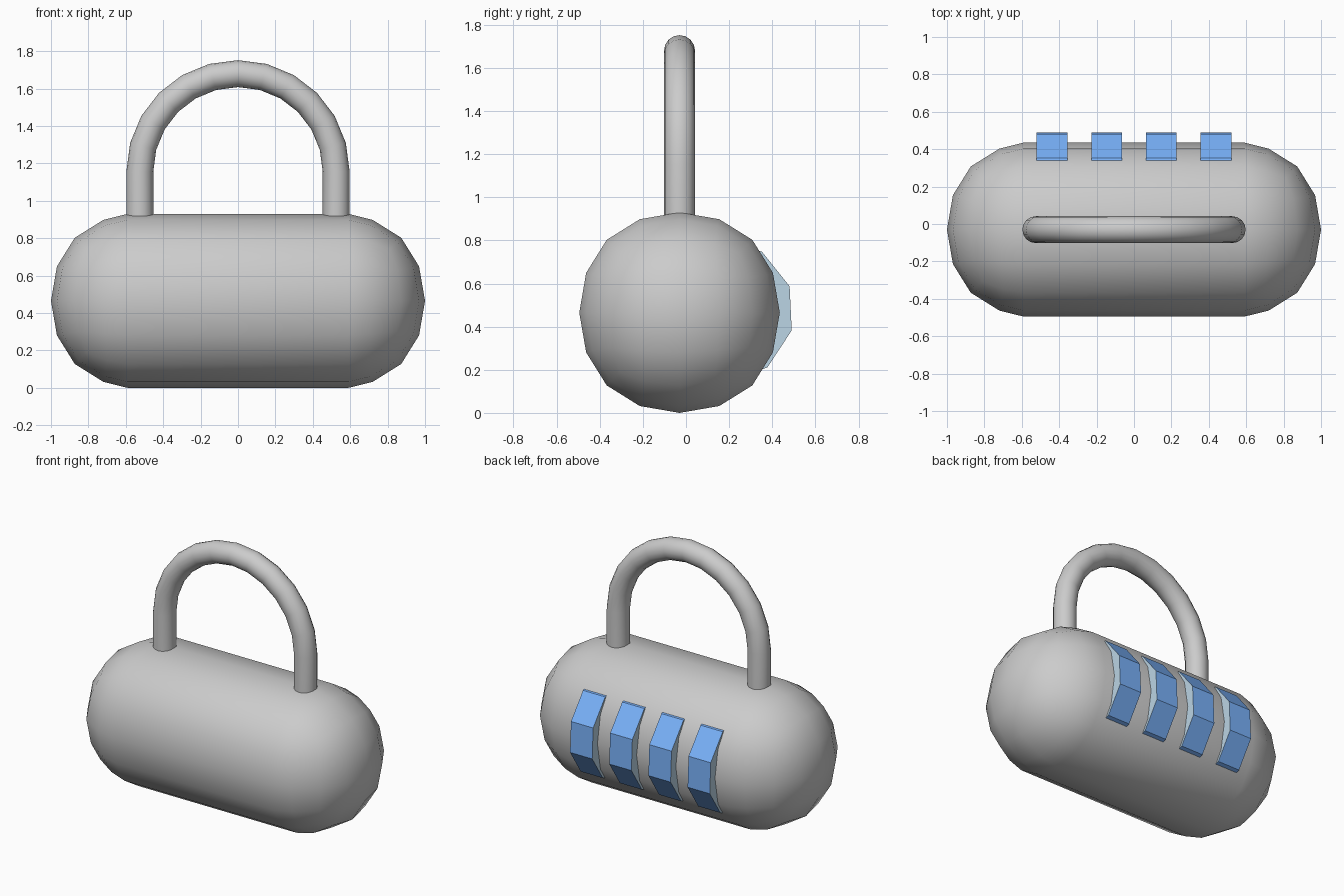
import bpy, bmesh, math
from mathutils import Matrix, Vector

if "Cube" in bpy.data.objects:
    bpy.data.objects.remove(bpy.data.objects["Cube"])

R = 0.465                      # body radius and height of its axis
CY = -0.03                     # depth of the body and shackle
AXIS = Vector((0, CY, R))


def new_object(name, bm):
    bmesh.ops.recalc_face_normals(bm, faces=bm.faces)
    mesh = bpy.data.meshes.new(name)
    bm.to_mesh(mesh)
    bm.free()
    obj = bpy.data.objects.new(name, mesh)
    bpy.context.collection.objects.link(obj)
    return obj


def material(name, color):
    mat = bpy.data.materials.new(name)
    mat.diffuse_color = (*color, 1)
    mat.use_nodes = True
    mat.node_tree.nodes["Principled BSDF"].inputs["Base Color"].default_value = mat.diffuse_color
    return mat


# Body: half of a subdivided cube sphere, stretched to the middle and mirrored
bpy.ops.mesh.primitive_cube_add(size=2)
body = bpy.context.object
body.name = "lock_body"
sub = body.modifiers.new("round", 'SUBSURF')
sub.levels = 2
bpy.ops.object.modifier_apply(modifier=sub.name)
bm = bmesh.new()
bm.from_mesh(body.data)
scale = R / max(v.co.z for v in bm.verts)
bmesh.ops.scale(bm, vec=(scale,) * 3, verts=bm.verts)
bmesh.ops.delete(bm, geom=[v for v in bm.verts if v.co.x < -0.01], context='VERTS')
for v in bm.verts:
    v.co.x = v.co.x + 0.535 if v.co.x > 0.01 else 0.59
ext = bmesh.ops.extrude_edge_only(bm, edges=[e for e in bm.edges if e.is_boundary])
for v in ext["geom"]:
    if isinstance(v, bmesh.types.BMVert):
        v.co.x = 0
bmesh.ops.translate(bm, vec=AXIS, verts=bm.verts)
bmesh.ops.recalc_face_normals(bm, faces=bm.faces)
for f in bm.faces:
    f.smooth = True
bm.to_mesh(body.data)
bm.free()
mirror = body.modifiers.new("mirror", 'MIRROR')
bpy.ops.object.modifier_apply(modifier=mirror.name)

# Shackle: round tube swept along two legs and a half circle
A, TUBE, SIDES, TOP = 0.525, 0.072, 16, 1.155
path = [(Vector((A, CY, 0.85)), 0)]
path += [(Vector((A * math.cos(t), CY, TOP + A * math.sin(t))), t)
         for t in (math.pi * i / 12 for i in range(13))]
path += [(Vector((-A, CY, 0.85)), math.pi)]
bm = bmesh.new()
rings = []
for p, t in path:
    out = Vector((math.cos(t), 0, math.sin(t)))
    rings.append([bm.verts.new(p + TUBE * (math.cos(a) * out + math.sin(a) * Vector((0, 1, 0))))
                  for a in (2 * math.pi * k / SIDES for k in range(SIDES))])
for r0, r1 in zip(rings, rings[1:]):
    for k in range(SIDES):
        j = (k + 1) % SIDES
        bm.faces.new((r0[k], r0[j], r1[j], r1[k])).smooth = True
bm.faces.new(rings[0])
bm.faces.new(rings[-1])
new_object("shackle", bm)

# Number dials: four ten-sided wheels half sunk into the back
rim = material("dial_blue", (0.19, 0.44, 0.95))
flank = material("dial_side", (0.5, 0.66, 0.78))
for i in range(4):
    bm = bmesh.new()
    bmesh.ops.create_cone(bm, cap_ends=True, segments=10, radius1=0.332,
                          radius2=0.332, depth=0.165)
    bmesh.ops.rotate(bm, verts=bm.verts, matrix=Matrix.Rotation(math.pi / 2, 3, 'Y'))
    # turn so that one corner sits 20.7 degrees above the back direction
    c = bm.verts[:][0].co
    angle = math.radians(20.7) - math.atan2(c.z, c.y)
    bmesh.ops.rotate(bm, verts=bm.verts, matrix=Matrix.Rotation(angle, 3, 'X'))
    bmesh.ops.translate(bm, verts=bm.verts, vec=((i - 1.5) * 0.292, 0.17, 0.47))
    for f in bm.faces:
        f.material_index = 1 if len(f.verts) == 10 else 0
    dial = new_object(f"dial_{i + 1}", bm)
    dial.data.materials.append(rim)
    dial.data.materials.append(flank)
